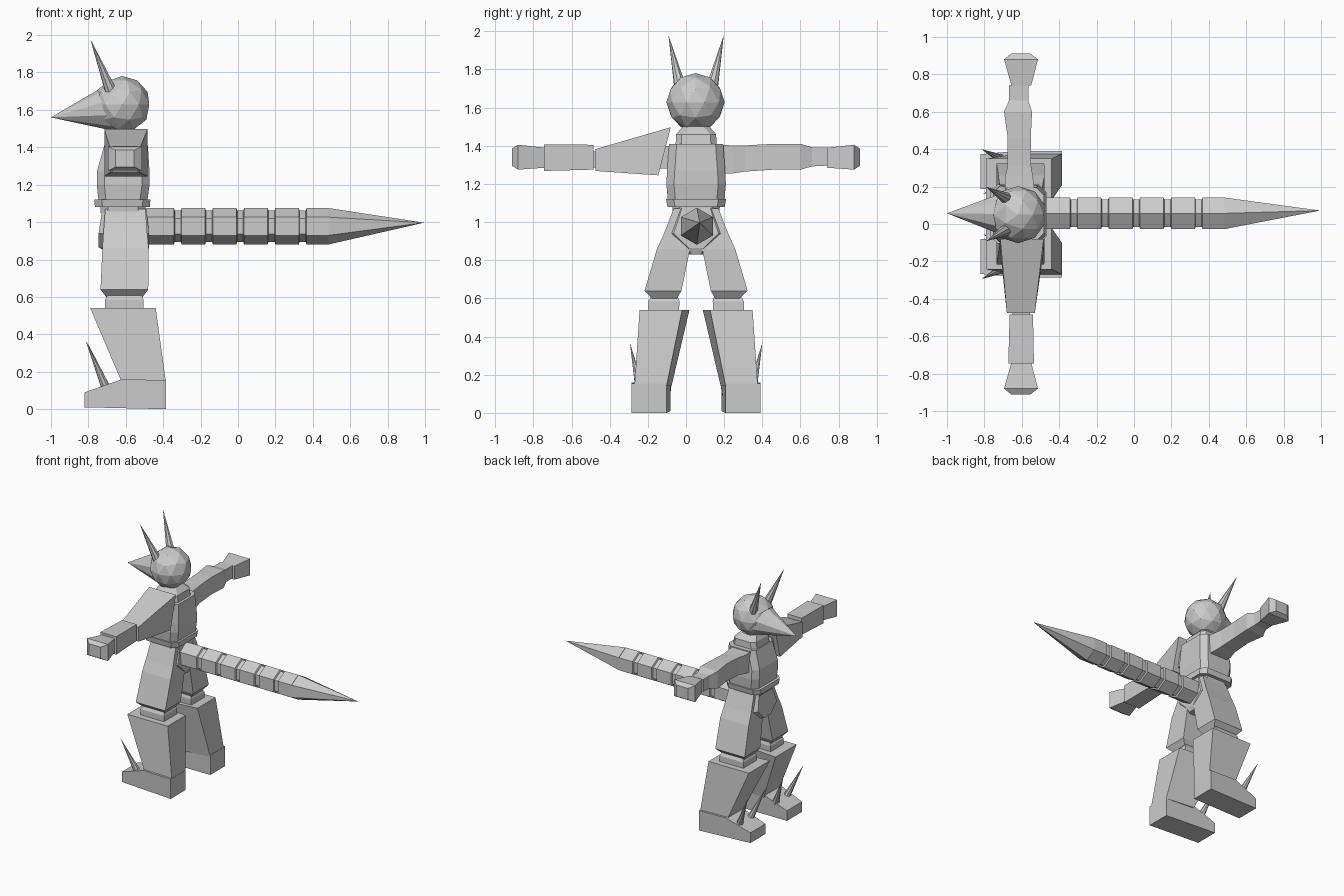
import bpy, bmesh, math
from mathutils import Vector, Matrix

if "Cube" in bpy.data.objects:
    bpy.data.objects.remove(bpy.data.objects["Cube"])

CY = 0.053  # the figure is symmetric about y = CY

grey = bpy.data.materials.new("plain grey")
grey.diffuse_color = (0.6, 0.6, 0.6, 1)
grey.use_nodes = True
grey.node_tree.nodes["Principled BSDF"].inputs["Base Color"].default_value = grey.diffuse_color


def finish(name, bm):
    bmesh.ops.recalc_face_normals(bm, faces=bm.faces)
    me = bpy.data.meshes.new(name)
    bm.to_mesh(me)
    bm.free()
    me.materials.append(grey)
    ob = bpy.data.objects.new(name, me)
    bpy.context.collection.objects.link(ob)
    return ob


def loft(name, rings):
    """Skin a closed solid through rings of equal point count."""
    bm = bmesh.new()
    vs = [[bm.verts.new(p) for p in r] for r in rings]
    n = len(vs[0])
    for a, b in zip(vs, vs[1:]):
        for i in range(n):
            j = (i + 1) % n
            bm.faces.new((a[i], a[j], b[j], b[i]))
    bm.faces.new(vs[0])
    bm.faces.new(vs[-1])
    return finish(name, bm)


def rect_z(z, x0, x1, y0, y1, s=1):
    """Horizontal rectangle; y given as offset from the centre plane."""
    return [(x, CY + s * y, z) for x, y in ((x0, y0), (x1, y0), (x1, y1), (x0, y1))]


def rect_y(y, x0, x1, z0, z1):
    return [(x0, y, z0), (x1, y, z0), (x1, y, z1), (x0, y, z1)]


def oct_z(z, x0, x1, hw, c=0.04):
    """Horizontal rectangle with cut corners."""
    pts = ((x0 + c, -hw), (x1 - c, -hw), (x1, c - hw), (x1, hw - c),
           (x1 - c, hw), (x0 + c, hw), (x0, hw - c), (x0, c - hw))
    return [(x, CY + y, z) for x, y in pts]


def spike(name, base, tip, r, sides=8):
    base, tip = Vector(base), Vector(tip)
    d = tip - base
    m = Matrix.Translation((base + tip) / 2) @ d.to_track_quat('Z', 'Y').to_matrix().to_4x4()
    bm = bmesh.new()
    bmesh.ops.create_cone(bm, cap_ends=True, segments=sides, radius1=r, radius2=0,
                          depth=d.length, matrix=m)
    return finish(name, bm)


# Head, snout and horns
bm = bmesh.new()
bmesh.ops.create_icosphere(bm, subdivisions=2, radius=0.153,
                           matrix=Matrix.Translation((-0.62, CY - 0.003, 1.628)))
finish("head", bm)
spike("snout", (-0.645, CY, 1.617), (-1.0, CY + 0.004, 1.56), 0.14, 10)
for s, side in ((-1, "right"), (1, "left")):
    spike(side + "_horn", (-0.675, CY + s * 0.08, 1.69), (-0.79, CY + s * 0.145, 1.98), 0.034)

# Neck, torso, belt, waist and pelvis
loft("neck", [oct_z(1.39, -0.71, -0.5, 0.108, 0.03), oct_z(1.46, -0.70, -0.51, 0.105, 0.03),
              oct_z(1.5, -0.68, -0.55, 0.07, 0.03)])
loft("torso", [oct_z(1.11, -0.745, -0.485, 0.148), oct_z(1.2, -0.755, -0.473, 0.156),
               oct_z(1.27, -0.755, -0.473, 0.152), oct_z(1.41, -0.715, -0.482, 0.142)])
loft("belt", [oct_z(1.08, -0.765, -0.472, 0.15), oct_z(1.122, -0.768, -0.468, 0.158)])
loft("waist", [oct_z(1.05, -0.735, -0.495, 0.122), oct_z(1.1, -0.735, -0.495, 0.126)])
loft("pelvis", [oct_z(0.83, -0.68, -0.49, 0.045, 0.02), oct_z(0.865, -0.745, -0.475, 0.08),
                oct_z(0.94, -0.745, -0.475, 0.158), oct_z(1.07, -0.725, -0.49, 0.115)])

# Legs
for s, side in ((-1, "right_"), (1, "left_")):
    loft(side + "thigh", [rect_z(0.6, -0.705, -0.51, 0.10, 0.23, s),
                          rect_z(0.64, -0.735, -0.48, 0.077, 0.27, s),
                          rect_z(0.86, -0.725, -0.478, 0.032, 0.205, s),
                          rect_z(0.94, -0.72, -0.485, 0.01, 0.168, s),
                          rect_z(1.07, -0.71, -0.495, 0.0, 0.118, s)])
    loft(side + "knee", [rect_z(0.53, -0.71, -0.505, 0.09, 0.25, s),
                         rect_z(0.585, -0.71, -0.505, 0.087, 0.25, s),
                         rect_z(0.62, -0.69, -0.52, 0.10, 0.23, s)])

    # Shin guard: wider inward at the toe side than at the heel side
    def shin_ring(z, x0, x1, front_in, back_in, out):
        return [(x, CY + s * d, z) for x, d in
                ((x0, front_in), (x1, back_in), (x1, out), (x0, out))]
    loft(side + "shin", [shin_ring(0.14, -0.62, -0.385, 0.129, 0.155, 0.323),
                         shin_ring(0.54, -0.79, -0.44, 0.035, 0.073, 0.296)])

    # Foot: heel block with a wedge toe
    prof = ((-0.385, 0.0), (-0.82, 0.01), (-0.82, 0.09), (-0.62, 0.16), (-0.385, 0.155))
    loft(side + "foot", [[(x, CY + s * (0.134 + 0.02 * (x > -0.5)), z) for x, z in prof],
                         [(x, CY + s * (0.32 + 0.018 * (x > -0.7)), z) for x, z in prof]])
    spike(side + "outer_claw", (-0.70, CY + s * 0.29, 0.10), (-0.815, CY + s * 0.347, 0.367), 0.027)
    spike(side + "inner_claw", (-0.70, CY + s * 0.16, 0.10), (-0.805, CY + s * 0.108, 0.355), 0.027)

    # Hands flare outward with a bevelled end
    loft(side + "hand", [rect_y(s * 0.74, -0.655, -0.55, 1.285, 1.39),
                         rect_y(s * 0.88, -0.695, -0.513, 1.275, 1.405),
                         rect_y(s * 0.912, -0.655, -0.555, 1.295, 1.385)])

# Right arm: large shoulder guard and forearm
loft("right_shoulder_guard", [
    [(-0.715, -0.145, 1.245), (-0.483, -0.145, 1.245), (-0.483, -0.08, 1.497), (-0.715, -0.08, 1.497)],
    rect_y(-0.475, -0.68, -0.53, 1.268, 1.382)])
loft("right_shoulder_joint", [rect_y(-0.02, -0.68, -0.52, 1.28, 1.40),
                              rect_y(-0.16, -0.68, -0.52, 1.28, 1.40)])
loft("right_elbow", [rect_y(-0.46, -0.65, -0.555, 1.285, 1.37),
                     rect_y(-0.50, -0.65, -0.555, 1.285, 1.37)])
loft("right_forearm", [rect_y(-0.485, -0.665, -0.54, 1.275, 1.405),
                       rect_y(-0.745, -0.672, -0.535, 1.268, 1.408)])

# Left arm: bare upper arm, forearm and stepped wrist
loft("left_arm", [rect_y(0.15, -0.69, -0.53, 1.25, 1.405), rect_y(0.25, -0.69, -0.54, 1.256, 1.402),
                  rect_y(0.31, -0.675, -0.55, 1.265, 1.402), rect_y(0.46, -0.675, -0.552, 1.275, 1.41),
                  rect_y(0.60, -0.695, -0.545, 1.275, 1.41), rect_y(0.66, -0.668, -0.565, 1.292, 1.392),
                  rect_y(0.74, -0.668, -0.565, 1.296, 1.392)])


# Tail: ribbed hexagonal segments and a pointed end
def hexagon(x, r):
    return [(x, CY + 0.004 + r * math.sin(k * math.pi / 3), 0.978 + r * math.cos(k * math.pi / 3))
            for k in range(6)]


rings = [hexagon(-0.62, 0.09)]
for i in range(6):
    x = -0.468 + i * 0.167
    end = x + 0.125 if i < 5 else 0.483
    rings += [hexagon(x, 0.097), hexagon(end, 0.097)]
    if i < 5:
        rings += [hexagon(end + 0.005, 0.084), hexagon(x + 0.162, 0.084)]
loft("tail", rings)
bm = bmesh.new()
tip = bm.verts.new((0.995, 0.072, 0.997))
base = [bm.verts.new(p) for p in hexagon(0.485, 0.097)]
bm.faces.new(base)
for i in range(6):
    bm.faces.new((base[i], base[(i + 1) % 6], tip))
finish("tail_tip", bm)
